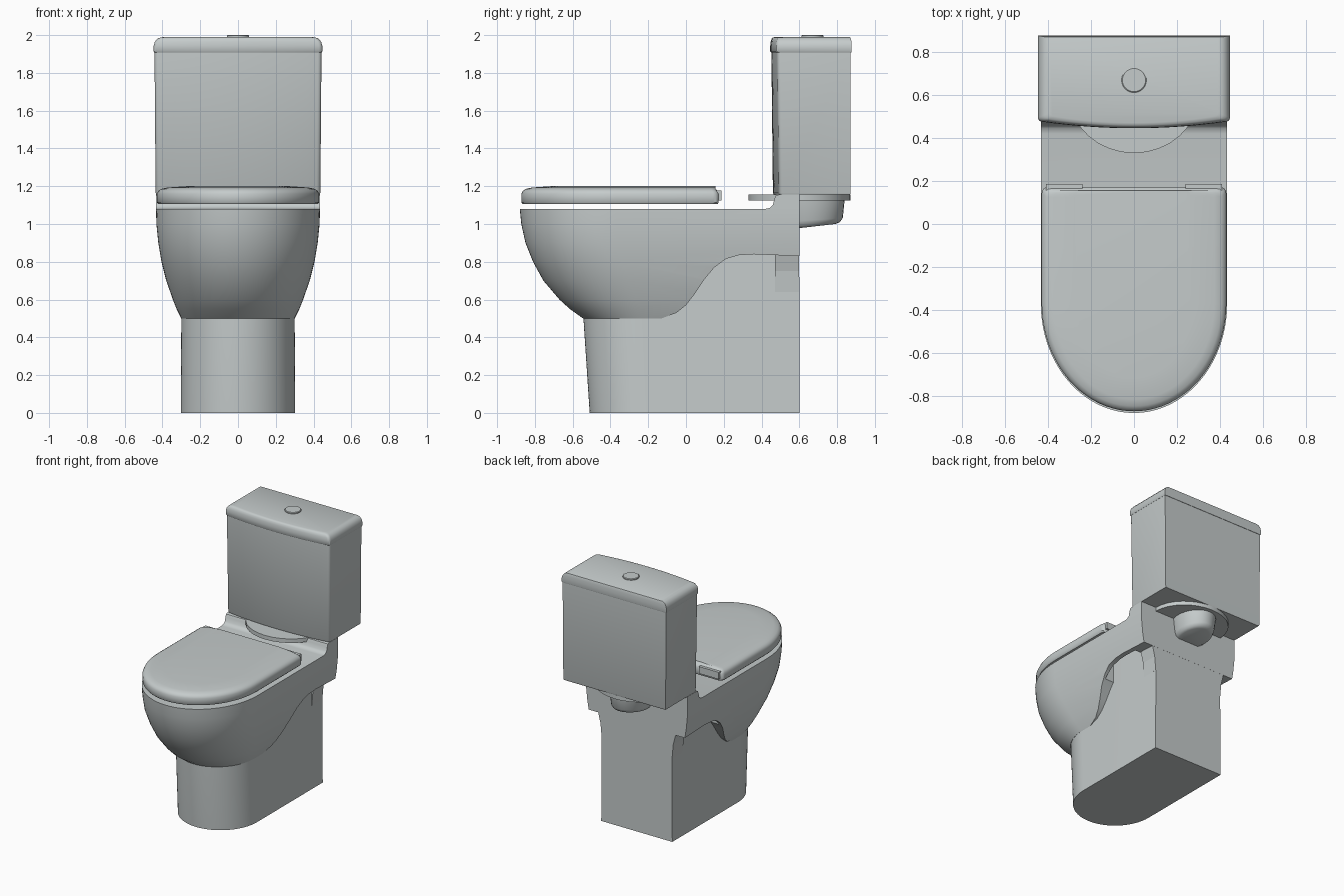
import bpy
import bmesh
from math import sin, cos, pi, radians

if "Cube" in bpy.data.objects:
    bpy.data.objects.remove(bpy.data.objects["Cube"])

# One glazed ceramic colour for everything
COLOUR = (0.56, 0.6, 0.6, 1)
ceramic = bpy.data.materials.new("ceramic_grey")
ceramic.use_nodes = True
ceramic.diffuse_color = COLOUR
ceramic.node_tree.nodes["Principled BSDF"].inputs["Base Color"].default_value = COLOUR


def loft(name, rings):
    """Skin a stack of matching closed rings and cap both ends."""
    bm = bmesh.new()
    loops = [[bm.verts.new(p) for p in ring] for ring in rings]
    for a, b in zip(loops, loops[1:]):
        for i in range(len(a)):
            j = (i + 1) % len(a)
            bm.faces.new((a[i], a[j], b[j], b[i]))
    bm.faces.new(loops[0])
    bm.faces.new(loops[-1])
    bmesh.ops.recalc_face_normals(bm, faces=bm.faces)
    mesh = bpy.data.meshes.new(name)
    bm.to_mesh(mesh)
    bm.free()
    mesh.materials.append(ceramic)
    obj = bpy.data.objects.new(name, mesh)
    bpy.context.collection.objects.link(obj)
    return obj


def box(name, x, y, z):
    return loft(name, [[(x[0], y[0], h), (x[1], y[0], h), (x[1], y[1], h), (x[0], y[1], h)]
                       for h in z])


def activate(obj):
    bpy.ops.object.select_all(action='DESELECT')
    obj.select_set(True)
    bpy.context.view_layer.objects.active = obj


def smooth(obj, angle=35):
    activate(obj)
    bpy.ops.object.shade_smooth_by_angle(angle=radians(angle))


def boolean(obj, cutter, operation):
    activate(obj)
    mod = obj.modifiers.new("cut", 'BOOLEAN')
    mod.operation = operation
    mod.solver = 'EXACT'
    mod.object = cutter
    bpy.ops.object.modifier_apply(modifier=mod.name)
    bpy.data.objects.remove(cutter)


def d_ring(z, front, half, join, back, corner=0.0, n=40):
    """Flat back, straight sides and a half-ellipse front."""
    pts = [(-half * cos(pi * i / n), join - (join - front) * sin(pi * i / n), z)
           for i in range(n + 1)]
    for i in range(5):
        a = pi / 2 * i / 4
        pts.append((half - corner * (1 - cos(a)) - 1e-4 * i, back - corner * (1 - sin(a)), z))
    return pts + [(-x, y, z) for x, y, z in reversed(pts[-5:])]


def tank_ring(z, half, front, back, bulge=0.03, r=0.02, n=16):
    """Flat back, rounded front corners and a gently bowed front."""
    pts = [(half, back, z), (-half, back, z)]
    for i in range(4):
        a = pi / 2 * i / 4
        pts.append((-half + r * (1 - cos(a)), front + bulge + r * (1 - sin(a)), z))
    for i in range(n + 1):
        t = 2 * i / n - 1
        pts.append((t * (half - r), front + bulge * t * t, z))
    return pts + [(-x, y, h) for x, y, h in reversed(pts[2:6])]


def ellipse(z, cy, rx, ry, tilt=0.0, n=32):
    return [(rx * cos(2 * pi * i / n), cy + ry * sin(2 * pi * i / n),
             z + tilt * sin(2 * pi * i / n)) for i in range(n)]


# Bowl: rounded body trimmed to its side profile
BOWL = [(0.49, -0.53, 0.295), (0.5, -0.545, 0.3), (0.55, -0.615, 0.325),
        (0.6, -0.67, 0.345), (0.7, -0.755, 0.38), (0.8, -0.81, 0.405),
        (0.9, -0.85, 0.422), (1.0, -0.872, 0.432), (1.08, -0.88, 0.434),
        (1.17, -0.88, 0.434)]
bowl = loft("bowl", [d_ring(z, f, h, -0.22 - 0.15 * min(1, (z - 0.49) / 0.4), 0.62)
                     for z, f, h in BOWL])
SIDE = [(-1, 0.5), (-0.13, 0.5), (-0.05, 0.53), (0, 0.57), (0.05, 0.635), (0.1, 0.71),
        (0.15, 0.77), (0.21, 0.815), (0.28, 0.835), (0.36, 0.84), (0.6, 0.83),
        (0.6, 1.155), (0.49, 1.155), (0.475, 1.15), (0.467, 1.13), (0.46, 1.1),
        (0.445, 1.085), (0.42, 1.08), (-1, 1.08)]
boolean(bowl, loft("profile", [[(x, y, z) for y, z in SIDE] for x in (-1, 1)]), 'INTERSECT')
# Hollows under the rear arms
for s in (-1, 1):
    boolean(bowl, box("hollow", (s * 0.25, s * 0.375), (0.13, 0.46), (0.6, 0.98)), 'DIFFERENCE')
smooth(bowl)

# Pedestal
smooth(loft("pedestal", [d_ring(0, -0.51, 0.303, -0.2, 0.6),
                         d_ring(0.5, -0.543, 0.3, -0.22, 0.6),
                         d_ring(1.0, -0.543, 0.299, -0.22, 0.599)]))

# Tapered gussets between pedestal and rear arms
for side, s in (("left", 1), ("right", -1)):
    loft(side + "_gusset",
         [[(s * 0.29, 0.47, z), (s * x, 0.47, z), (s * x, 0.599, z), (s * 0.29, 0.599, z)]
          for z, x in ((0.64, 0.3), (0.75, 0.31), (0.85, 0.335))])

# Seat lid, hovering just above the rim
LID = [(1.105, 0.012), (1.115, 0.004), (1.16, 0.004), (1.175, 0.012),
       (1.186, 0.028), (1.193, 0.06), (1.2, 0.16)]
smooth(loft("seat_lid", [d_ring(z, -0.876 + d, 0.434 - d, -0.37, 0.176 - min(d, 0.03) * 0.7, 0.03)
                         for z, d in LID]), 40)
for side, s in (("left", 1), ("right", -1)):
    box(side + "_hinge", (s * 0.24, s * 0.41), (0.14, 0.187), (1.125, 1.178))

# Tank and its lid
smooth(loft("tank", [tank_ring(1.155, 0.432, 0.465, 0.868),
                     tank_ring(1.165, 0.436, 0.46, 0.872),
                     tank_ring(1.908, 0.442, 0.452, 0.872)]))
TANK_LID = [(1.908, 0.004, 0.004), (1.914, 0, 0), (1.945, 0.001, 0), (1.965, 0.007, 0.002),
            (1.98, 0.02, 0.007), (1.987, 0.035, 0.013), (1.99, 0.055, 0.025)]
smooth(loft("tank_lid", [tank_ring(z, 0.447 - dx, 0.446 + dy, 0.877 - dy * 0.5)
                         for z, dx, dy in TANK_LID]), 40)

# Flush button
smooth(loft("flush_button", [ellipse(z, 0.67, r, r)
                             for z, r in ((1.98, 0.058), (1.997, 0.058), (2.0, 0.054))]))

# Mounting flange and outlet spout behind the pedestal
smooth(loft("flange", [ellipse(z, 0.6, 0.3, 0.27) for z in (1.125, 1.156)]))
smooth(loft("outlet_spout", [ellipse(0.985, 0.66, 0.1, 0.13, 0.015),
                             ellipse(0.995, 0.66, 0.12, 0.155, 0.015),
                             ellipse(1.02, 0.66, 0.13, 0.17, 0.012),
                             ellipse(1.13, 0.66, 0.145, 0.18)]), 50)
